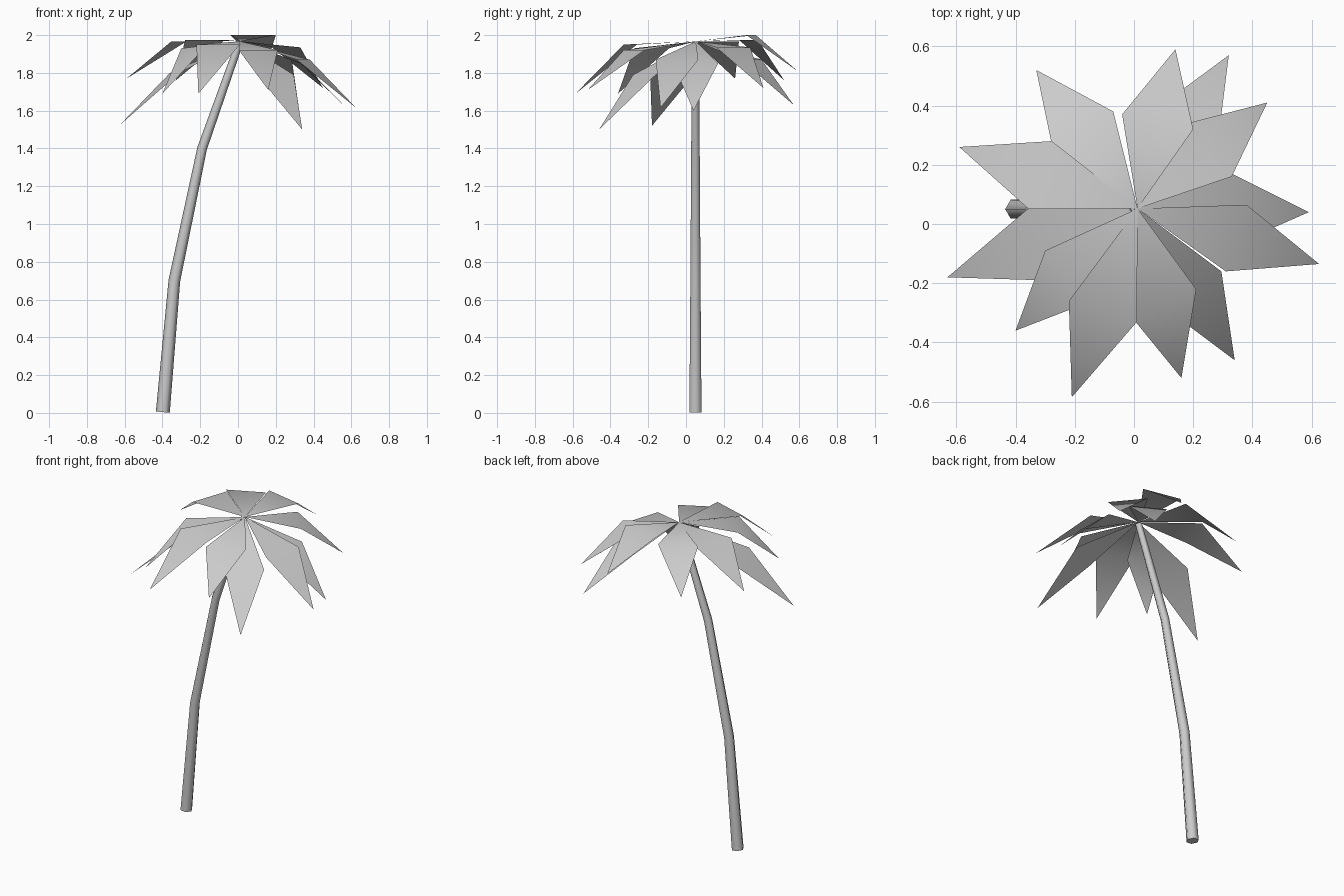
import bpy, bmesh, math
from mathutils import Vector, Matrix

if "Cube" in bpy.data.objects:
    bpy.data.objects.remove(bpy.data.objects["Cube"])

grey = bpy.data.materials.new("light_grey")
grey.diffuse_color = (0.6, 0.6, 0.6, 1)
grey.use_nodes = True
grey.node_tree.nodes["Principled BSDF"].inputs["Base Color"].default_value = grey.diffuse_color


def make_object(name, bm, angle):
    bm.normal_update()
    mesh = bpy.data.meshes.new(name)
    bm.to_mesh(mesh)
    bm.free()
    mesh.materials.append(grey)
    obj = bpy.data.objects.new(name, mesh)
    bpy.context.collection.objects.link(obj)
    bpy.ops.object.select_all(action='DESELECT')
    obj.select_set(True)
    bpy.context.view_layer.objects.active = obj
    bpy.ops.object.shade_smooth_by_angle(angle=math.radians(angle))
    return obj


# Leaning six-sided trunk: x, z, radius along its path, rings square to the path
TRUNK_Y = 0.05
path = [(-0.398, 0.004, 0.037), (-0.337, 0.70, 0.031),
        (-0.19, 1.40, 0.026), (0.008, 1.96, 0.02)]
bm = bmesh.new()
rings = []
for i, (x, z, r) in enumerate(path):
    a, b = path[max(i - 1, 0)], path[min(i + 1, len(path) - 1)]
    lean = math.atan2(b[0] - a[0], b[1] - a[1])
    turn = Matrix.Rotation(lean, 3, 'Y')
    ring = []
    for k in range(6):
        t = k * math.pi / 3
        p = turn @ Vector((r * math.cos(t), r * math.sin(t), 0))
        ring.append(bm.verts.new(p + Vector((x, TRUNK_Y, z))))
    rings.append(ring)
for low, high in zip(rings, rings[1:]):
    for k in range(6):
        n = (k + 1) % 6
        bm.faces.new((low[k], low[n], high[n], high[k]))
bm.faces.new(rings[0][::-1])
bm.faces.new(rings[-1])
make_object("trunk", bm, 65)

# Fronds: two triangles bent across the shoulders
# left shoulder xy, right shoulder xy, shoulder height, tip xyz
CROWN = (0.012, 0.052, 1.967)
fronds = [
    (-0.04, 0.37, 0.20, 0.32, 2.00, 0.14, 0.59, 1.81),
    (0.09, 0.40, 0.285, 0.29, 1.87, 0.32, 0.57, 1.63),
    (0.18, 0.34, 0.33, 0.16, 1.935, 0.45, 0.41, 1.72),
    (0.33, 0.17, 0.34, -0.07, 1.85, 0.59, 0.04, 1.60),
    (0.38, 0.065, 0.31, -0.16, 1.87, 0.625, -0.135, 1.615),
    (0.295, -0.16, 0.10, -0.28, 1.79, 0.34, -0.46, 1.50),
    (0.21, -0.22, 0.005, -0.33, 1.92, 0.16, -0.52, 1.71),
    (0.01, -0.33, -0.22, -0.26, 1.95, -0.21, -0.585, 1.69),
    (-0.18, -0.275, -0.30, -0.09, 1.93, -0.40, -0.36, 1.69),
    (-0.31, -0.19, -0.36, 0.05, 1.80, -0.63, -0.18, 1.52),
    (-0.355, 0.05, -0.275, 0.28, 1.965, -0.59, 0.26, 1.77),
    (-0.28, 0.28, -0.07, 0.38, 1.975, -0.33, 0.52, 1.76),
]
for i, (lx, ly, rx, ry, h, tx, ty, tz) in enumerate(fronds):
    bm = bmesh.new()
    base, left, right, tip = [bm.verts.new(p) for p in
                              (CROWN, (lx, ly, h), (rx, ry, h), (tx, ty, tz))]
    bm.faces.new((base, right, left))
    bm.faces.new((left, right, tip))
    make_object(f"frond_{i + 1}", bm, 89)
